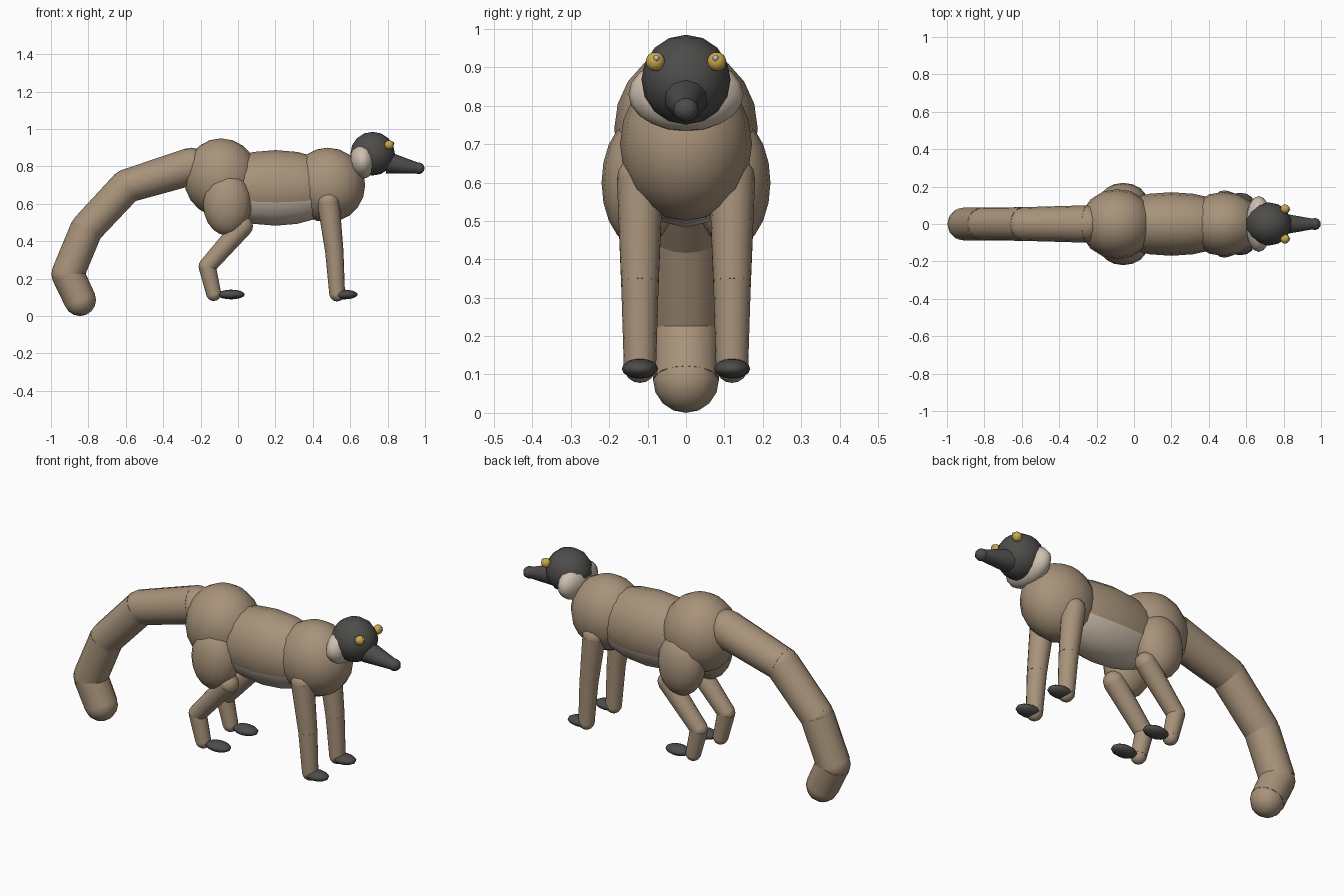
import bpy
import bmesh
import math
from mathutils import Matrix, Vector

cube = bpy.data.objects.get("Cube")
if cube:
    bpy.data.objects.remove(cube, do_unlink=True)


def material(name, rgb):
    m = bpy.data.materials.new(name)
    m.use_nodes = True
    m.diffuse_color = (*rgb, 1)
    m.node_tree.nodes["Principled BSDF"].inputs["Base Color"].default_value = (*rgb, 1)
    return m


FUR = material("brown fur", (0.39, 0.29, 0.195))
PALE = material("pale fur", (0.62, 0.53, 0.43))
DARK = material("charcoal", (0.075, 0.073, 0.07))
GOLD = material("golden eye", (0.60, 0.40, 0.07))
GLINT = material("eye glint", (0.50, 0.50, 0.52))


def finish(name, bm, *mats):
    mesh = bpy.data.meshes.new(name)
    for face in bm.faces:
        face.smooth = True
    bm.to_mesh(mesh)
    bm.free()
    for m in mats:
        mesh.materials.append(m)
    ob = bpy.data.objects.new(name, mesh)
    bpy.context.collection.objects.link(ob)
    return ob


def ellipsoid(name, centre, radii, mat, seg=16, rings=10, along_x=False):
    """Scaled sphere, with its poles on z or on x."""
    bm = bmesh.new()
    bmesh.ops.create_uvsphere(bm, u_segments=seg, v_segments=rings, radius=1)
    if along_x:
        bmesh.ops.rotate(bm, verts=bm.verts, matrix=Matrix.Rotation(math.pi / 2, 3, 'Y'))
    bmesh.ops.scale(bm, verts=bm.verts, vec=radii)
    bmesh.ops.translate(bm, verts=bm.verts, vec=centre)
    return finish(name, bm, mat)


def taper(name, a, b, ra, rb, mat, seg=16):
    """Cone frustum running from point a to point b."""
    a, b = Vector(a), Vector(b)
    bm = bmesh.new()
    bmesh.ops.create_cone(bm, cap_ends=True, segments=seg, radius1=ra, radius2=rb,
                          depth=(b - a).length)
    turn = (b - a).to_track_quat('Z', 'Y').to_matrix().to_4x4()
    bmesh.ops.transform(bm, verts=bm.verts, matrix=Matrix.Translation((a + b) / 2) @ turn)
    ob = finish(name, bm, mat)
    for p in ob.data.polygons:
        p.use_smooth = len(p.vertices) == 4
    return ob


def limb(name, joints, y, mat):
    """Chain of tapers with a ball at each joint; joints are (x, z, radius)."""
    for i, (x, z, r) in enumerate(joints):
        ellipsoid(f"{name}_joint_{i + 1}", (x, y, z), (r, r, r), mat, 12, 8)
        if i:
            px, pz, pr = joints[i - 1]
            taper(f"{name}_segment_{i}", (px, y, pz), (x, y, z), pr, r, mat)


# Body
ellipsoid("rump", (-0.09, 0, 0.74), (0.2, 0.187, 0.21), FUR)
ellipsoid("chest", (0.48, 0, 0.70), (0.2, 0.172, 0.2), FUR)
torso = ellipsoid("torso", (0.2, 0, 0.685), (0.38, 0.17, 0.202), FUR, along_x=True)

# Pale belly on the underside of the torso
torso.data.materials.append(PALE)
for p in torso.data.polygons:
    offset = p.center - Vector((0.2, 0, 0.685))
    if math.atan2(-offset.z / 0.202, abs(offset.y) / 0.17) > math.radians(23):
        p.material_index = 1

# Tail
limb("tail", [(-0.25, 0.80, 0.10), (-0.595, 0.695, 0.09), (-0.81, 0.465, 0.088),
              (-0.91, 0.225, 0.088), (-0.845, 0.086, 0.086)], 0, FUR)

# Legs
for side, s in (("left", 1), ("right", -1)):
    y = 0.12 * s
    ellipsoid(f"{side}_thigh", (-0.057, y, 0.6), (0.13, 0.1, 0.17), FUR)
    limb(f"{side}_hind_leg", [(0.025, 0.48, 0.055), (-0.165, 0.265, 0.046),
                              (-0.13, 0.12, 0.04)], y, FUR)
    limb(f"{side}_front_leg", [(0.483, 0.61, 0.06), (0.515, 0.345, 0.049),
                               (0.53, 0.12, 0.042)], y, FUR)
    for place, x in (("hind", -0.037), ("front", 0.567)):
        ellipsoid(f"{side}_{place}_foot", (x, y, 0.115), (0.073, 0.047, 0.026), DARK, 12, 8)

# Head with pale cheek ruff, snout and nose
ellipsoid("head", (0.72, 0, 0.868), (0.122, 0.116, 0.117), DARK, 14, 8)
ellipsoid("cheek_ruff", (0.667, 0, 0.83), (0.07, 0.15, 0.096), PALE)
taper("snout", (0.80, 0, 0.82), (0.965, 0, 0.79), 0.058, 0.028, DARK, 10)
ellipsoid("nose", (0.966, 0, 0.79), (0.033, 0.033, 0.031), DARK, 10, 8)

# Eyes
for side, s in (("left", 1), ("right", -1)):
    ellipsoid(f"{side}_eye", (0.808, 0.08 * s, 0.915), (0.025,) * 3, GOLD, 12, 8)
    ellipsoid(f"{side}_eye_glint", (0.828, 0.077 * s, 0.924), (0.008,) * 3, GLINT, 8, 6)
